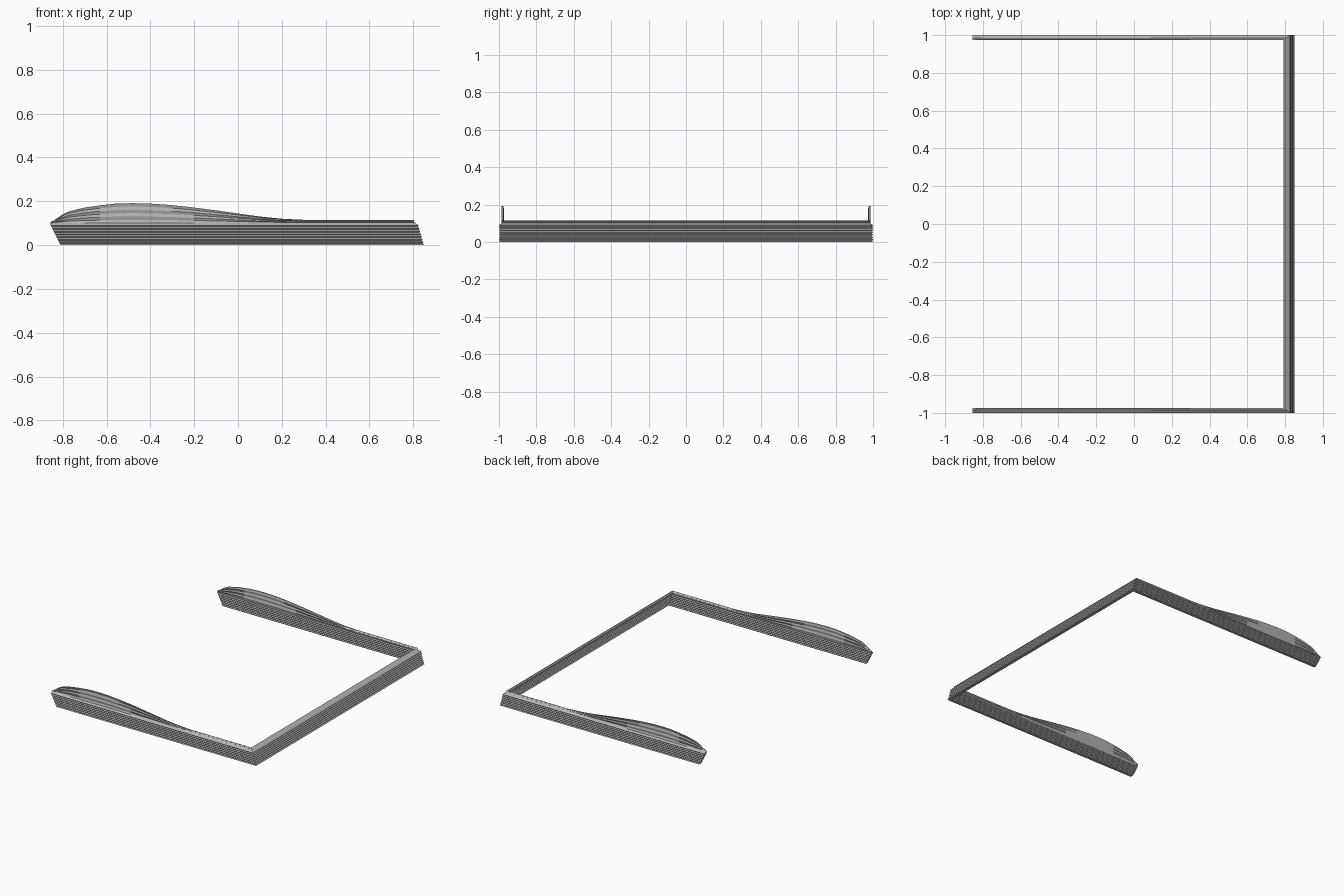
import bpy
import bmesh

cube = bpy.data.objects.get("Cube")
if cube:
    bpy.data.objects.remove(cube)

# One grey finish
grey = bpy.data.materials.new("mid grey")
grey.use_nodes = True
COLOUR = (0.45, 0.45, 0.45, 1)
grey.diffuse_color = COLOUR
grey.node_tree.nodes["Principled BSDF"].inputs["Base Color"].default_value = COLOUR

LEAN = 0.28      # inward lean of the cross bar
SHOULDER = 0.10  # height where the ribbed band ends
FLAT_TOP = 0.115

# Crest height along the side rails: (x, z)
CREST = [(-0.84, 0.112), (-0.80, 0.140), (-0.77, 0.154), (-0.70, 0.171),
         (-0.63, 0.181), (-0.56, 0.189), (-0.48, 0.191), (-0.40, 0.189),
         (-0.30, 0.182), (-0.20, 0.171), (-0.10, 0.158), (0.0, 0.144),
         (0.10, 0.130), (0.20, 0.120), (0.30, 0.115)]


def section(top):
    """Closed ribbed cross-section as (inward offset, height) pairs."""
    outer, inner = [], []
    # Ribbed lower band
    for k in range(15):
        z = k * 0.09 / 14
        step = 0.006 * (k % 2)
        outer.append((step, z))
        inner.append((0.021 + step, z))
    # Sloped shoulder, then a ribbed crest stretched up to the top
    for k in range(7):
        z = SHOULDER + (top - SHOULDER) * k / 6
        step = 0.004 * (k % 2)
        outer.append((0.014 + step, z))
        inner.append((0.023 + step, z))
    return outer + inner[::-1]


def loft(name, rings, cap_start=False):
    """Skin a list of matching closed rings."""
    bm = bmesh.new()
    loops = [[bm.verts.new(p) for p in ring] for ring in rings]
    n = len(loops[0])
    for a, b in zip(loops, loops[1:]):
        for i in range(n):
            j = (i + 1) % n
            bm.faces.new((a[i], a[j], b[j], b[i]))
    if cap_start:
        # Strip of quads between the outer and inner edges
        a = loops[0]
        for i in range(n // 2 - 1):
            bm.faces.new((a[i], a[n - 1 - i], a[n - 2 - i], a[i + 1]))
    bmesh.ops.recalc_face_normals(bm, faces=bm.faces)
    mesh = bpy.data.meshes.new(name)
    bm.to_mesh(mesh)
    bm.free()
    mesh.materials.append(grey)
    obj = bpy.data.objects.new(name, mesh)
    bpy.context.collection.objects.link(obj)
    return obj


def corner(side):
    """Mitred ring where a rail meets the cross bar."""
    return [(0.85 - LEAN * z - o, side * (1 - o), z) for o, z in section(FLAT_TOP)]


def rail(name, side):
    # Slanted free end, crest stations, mitred corner
    rings = [[(-0.81 - 0.5 * min(z, 0.09), side * (1 - o), z)
              for o, z in section(0.105)]]
    for x, top in CREST:
        # Lower band follows the end slant, fading out along the rail
        fade = max(0.0, (-0.6 - x) / 0.25)
        rings.append([(x + 0.045 * fade * (1 - min(z, 0.09) / 0.09),
                       side * (1 - o), z) for o, z in section(top)])
    rings.append(corner(side))
    loft(name, rings, cap_start=True)


rail("front_rail", -1)
rail("back_rail", 1)
loft("cross_bar", [corner(-1), corner(1)])
